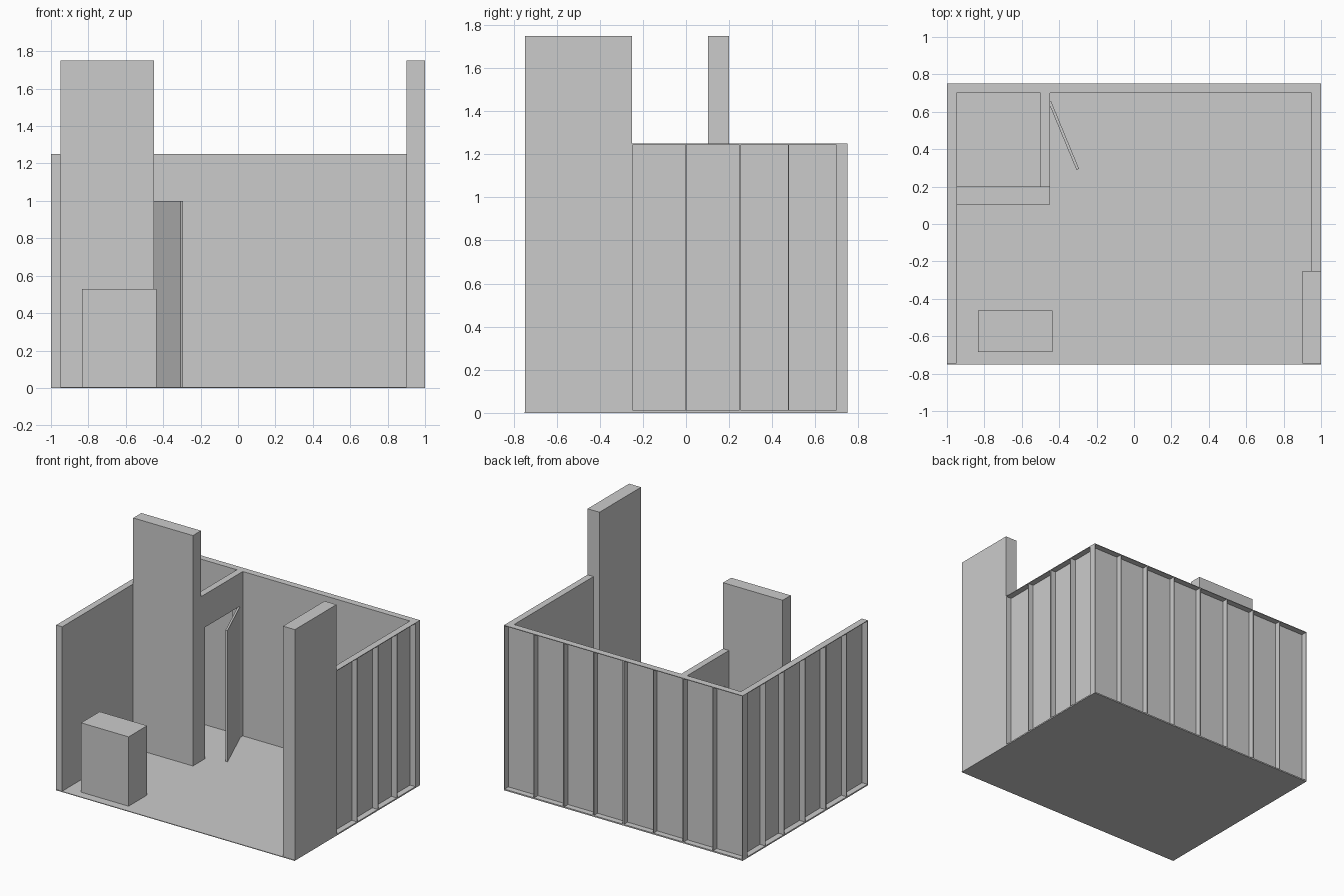
import bpy, bmesh, math
from mathutils import Vector, Matrix

if "Cube" in bpy.data.objects:
    bpy.data.objects.remove(bpy.data.objects["Cube"])

FLOOR, WALL_TOP, TOWER_TOP = 0.005, 1.25, 1.75
DEPTH, SKIN, RIB = 0.05, 0.005, 0.005


def make(name, boxes, matrix=Matrix.Identity(4)):
    """One object out of axis-aligned boxes given as (min corner, max corner)."""
    bm = bmesh.new()
    for lo, hi in boxes:
        lo, hi = Vector(lo), Vector(hi)
        size = hi - lo
        place = Matrix.Translation((lo + hi) / 2) @ Matrix.Diagonal((*size, 1))
        bmesh.ops.create_cube(bm, size=1, matrix=place)
    mesh = bpy.data.meshes.new(name)
    bm.to_mesh(mesh)
    bm.free()
    obj = bpy.data.objects.new(name, mesh)
    obj.matrix_world = matrix
    bpy.context.collection.objects.link(obj)
    return obj


def framed_wall(name, modules, matrix):
    """Wall along local x; smooth skin at y=0, open ribbed frame out to y=DEPTH."""
    boxes, x = [], 0
    for w in modules:
        e = x + w
        boxes.append(((x, 0, FLOOR), (e, SKIN, WALL_TOP)))
        # top and bottom rails
        for z in (FLOOR, WALL_TOP - RIB):
            boxes.append(((x + RIB, SKIN, z), (e - RIB, DEPTH, z + RIB)))
        # side ribs and centre rib
        for r in (x, (x + e - RIB) / 2, e - RIB):
            pad = RIB if x < r < e - RIB else 0
            boxes.append(((r, SKIN, FLOOR + pad), (r + RIB, DEPTH, WALL_TOP - pad)))
        x = e
    return make(name, boxes, matrix)


# Floor
make("floor", [((-1, -0.75, 0), (1, 0.75, FLOOR))])

# Framed walls, ribs facing outwards
framed_wall("back_wall", [0.5] * 4, Matrix.Translation((-1, 0.70, 0)))
framed_wall("left_wall", [0.5, 0.5, 0.447],
            Matrix.Translation((-0.95, -0.747, 0)) @ Matrix.Rotation(math.pi / 2, 4, 'Z'))
framed_wall("right_wall", [0.45, 0.5],
            Matrix.Translation((0.95, 0.70, 0)) @ Matrix.Rotation(-math.pi / 2, 4, 'Z'))

# Tall display towers
make("right_tower", [((0.9, -0.747, FLOOR), (1, -0.25, TOWER_TOP))])
make("left_tower", [((-0.95, 0.103, FLOOR), (-0.45, 0.2, TOWER_TOP))])

# Storage room partition with doorway
make("door_frame", [((-0.5, 0.2, FLOOR), (-0.45, 0.25, 1.0)),
                    ((-0.5, 0.65, FLOOR), (-0.45, 0.7, 1.0)),
                    ((-0.5, 0.2, 1.0), (-0.45, 0.7, WALL_TOP))])

# Door standing open
make("door", [((0, -0.39, FLOOR), (0.015, 0, 1.0))],
     Matrix.Translation((-0.457, 0.65, 0)) @ Matrix.Rotation(math.radians(22.5), 4, 'Z'))

# Reception counter
make("counter", [((-0.835, -0.685, FLOOR), (-0.437, -0.463, 0.53))])
